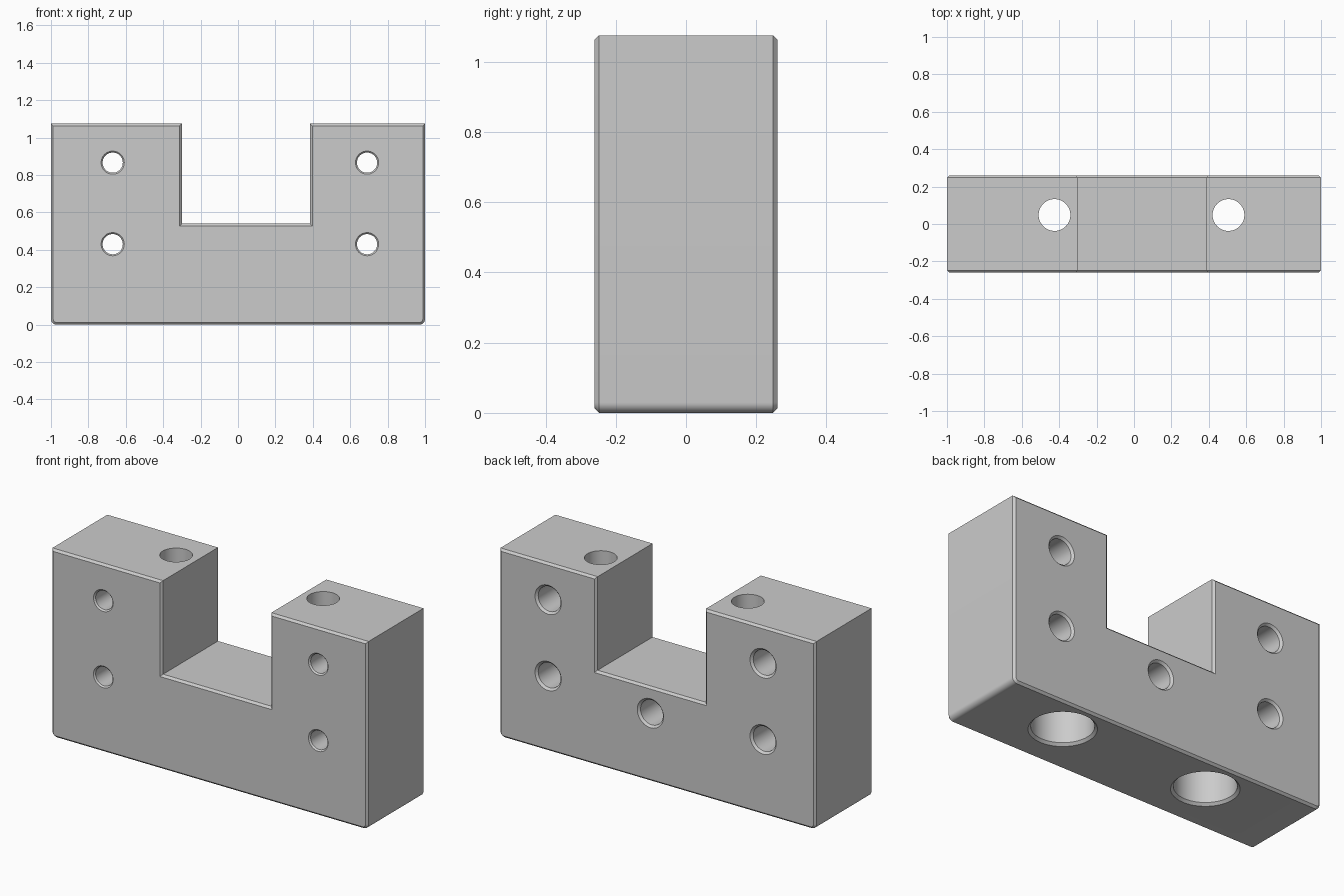
import bpy, bmesh
from math import radians, cos, sin, pi
from mathutils import Matrix, Vector

if "Cube" in bpy.data.objects:
    bpy.data.objects.remove(bpy.data.objects["Cube"])

HALF_Y, HEIGHT = 0.26, 1.075
SLOT_LEFT, SLOT_RIGHT, SLOT_FLOOR = 0.385, -0.3, 0.54
CHAMFER, ROUND = 0.012, 0.03
OVER = 0.02      # how far cutters stick out of the block
SIDES = 48

grey = bpy.data.materials.new("plain grey")
grey.use_nodes = True
colour = (0.6, 0.6, 0.6, 1)
grey.diffuse_color = colour
grey.node_tree.nodes["Principled BSDF"].inputs["Base Color"].default_value = colour


def make_object(name, bm):
    mesh = bpy.data.meshes.new(name)
    bmesh.ops.recalc_face_normals(bm, faces=bm.faces[:])
    bm.to_mesh(mesh)
    bm.free()
    mesh.materials.append(grey)
    obj = bpy.data.objects.new(name, mesh)
    bpy.context.collection.objects.link(obj)
    return obj


def corner(cx, start):
    """Rounded lower corner of the outline."""
    angles = [start + i * pi / 16 for i in range(9)]
    return [(cx + ROUND * cos(a), ROUND + ROUND * sin(a)) for a in angles]


def make_block():
    """U-shaped outline, extruded through y with chamfered front and back rims."""
    outline = corner(-1 + ROUND, pi) + corner(1 - ROUND, 1.5 * pi) + [
        (1, HEIGHT), (SLOT_LEFT, HEIGHT), (SLOT_LEFT, SLOT_FLOOR),
        (SLOT_RIGHT, SLOT_FLOOR), (SLOT_RIGHT, HEIGHT), (-1, HEIGHT)]
    bm = bmesh.new()
    face = bm.faces.new([bm.verts.new((x, -HALF_Y, z)) for x, z in outline])
    extruded = bmesh.ops.extrude_face_region(bm, geom=[face], use_keep_orig=True)
    moved = [v for v in extruded["geom"] if isinstance(v, bmesh.types.BMVert)]
    bmesh.ops.translate(bm, verts=moved, vec=(0, 2 * HALF_Y, 0))
    bmesh.ops.recalc_face_normals(bm, faces=bm.faces[:])
    rims = [e for e in bm.edges if abs(e.verts[0].co.y - e.verts[1].co.y) < 0.001]
    bmesh.ops.bevel(bm, geom=rims, offset=CHAMFER, segments=1, affect='EDGES')
    return make_object("mounting_block", bm)


def make_cutter(name, profile, origin, direction):
    """Turned cutter from (radius, depth) steps, running along direction."""
    turn = Vector((0, 0, 1)).rotation_difference(Vector(direction)).to_matrix().to_4x4()
    bm = bmesh.new()
    rings = [[bm.verts.new((r * cos(2 * pi * i / SIDES), r * sin(2 * pi * i / SIDES), d))
              for i in range(SIDES)] for r, d in profile]
    for a, b in zip(rings, rings[1:]):
        for i in range(SIDES):
            j = (i + 1) % SIDES
            bm.faces.new((a[i], a[j], b[j], b[i]))
    bm.faces.new(rings[0])
    bm.faces.new(rings[-1])
    bm.transform(Matrix.Translation(origin) @ turn)
    cutter = make_object(name, bm)
    cutter.hide_render = True
    return cutter


def mouth(radius, rim):
    """Countersunk entry that flares past the surface."""
    return [(radius + rim + OVER, -OVER), (radius, rim)]


block = make_block()
cutters = []
depth = 2 * HALF_Y

# Four stepped screw holes: wide at the back, narrow at the front
screw = mouth(0.071, 0.012) + [(0.071, 0.3), (0.054, 0.3), (0.054, depth - 0.008),
                               (0.062 + OVER, depth + OVER)]
for x in (-0.67, 0.69):
    for z in (0.43, 0.866):
        cutters.append(make_cutter("screw_hole", screw, (x, HALF_Y, z), (0, -1, 0)))

# Blind hole in the middle of the back
blind = mouth(0.071, 0.012) + [(0.071, 0.3)]
cutters.append(make_cutter("blind_hole", blind, (0.043, HALF_Y, 0.39), (0, -1, 0)))

# Vertical holes with a wide bore from below
bore = mouth(0.16, 0.014) + [(0.16, 0.4), (0.085, 0.4), (0.085, HEIGHT + OVER)]
for x in (-0.425, 0.505):
    cutters.append(make_cutter("rod_bore", bore, (x, 0.048, 0), (0, 0, 1)))

# Cut the holes, then drop the cutters
bpy.context.view_layer.objects.active = block
for cutter in cutters:
    cut = block.modifiers.new("cut", 'BOOLEAN')
    cut.operation, cut.solver, cut.object = 'DIFFERENCE', 'EXACT', cutter
    bpy.ops.object.modifier_apply(modifier=cut.name)
    bpy.data.objects.remove(cutter)

bpy.ops.object.select_all(action='DESELECT')
block.select_set(True)
bpy.ops.object.shade_smooth_by_angle(angle=radians(30))
